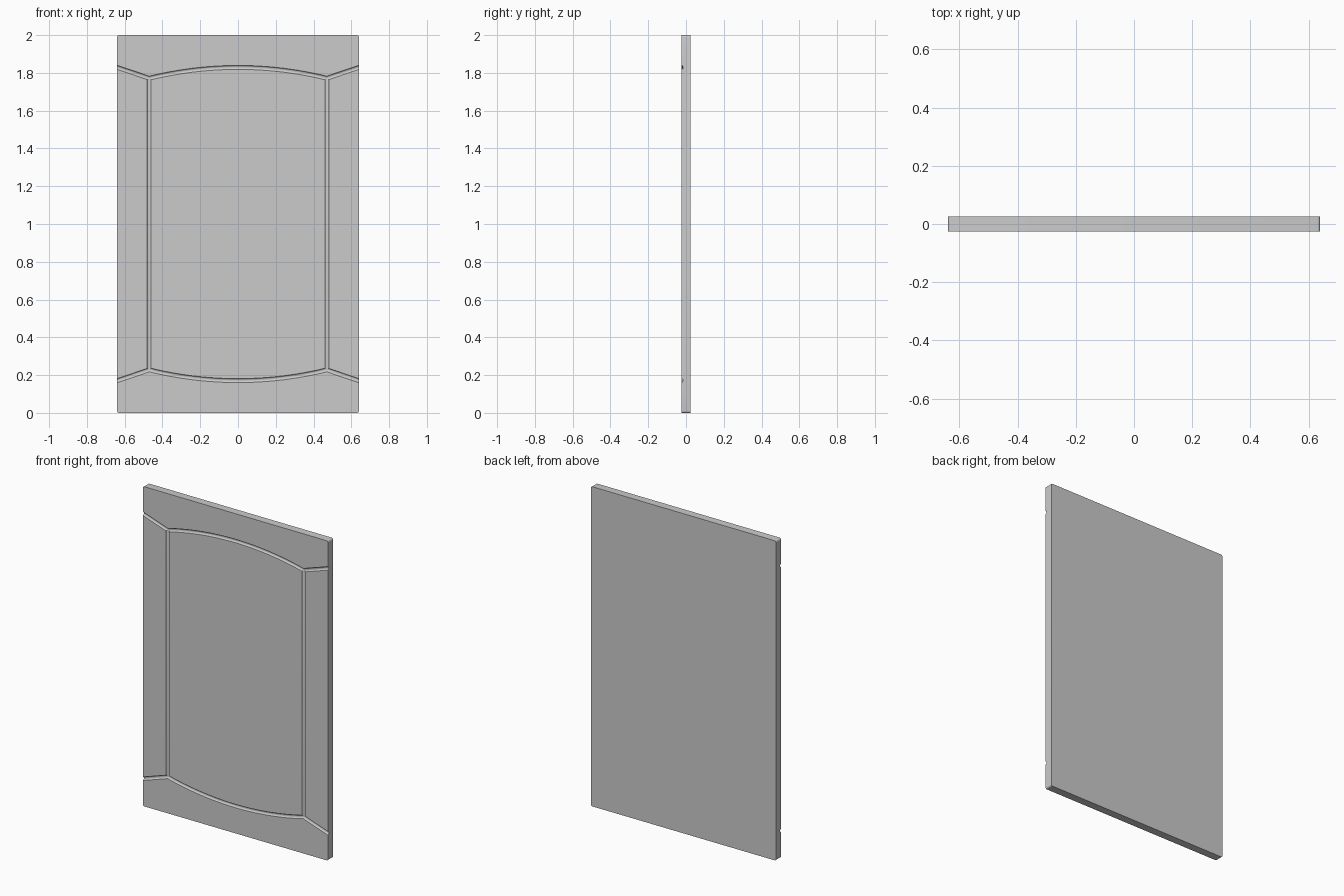
import bpy, bmesh, math
from mathutils import Vector

if "Cube" in bpy.data.objects:
    bpy.data.objects.remove(bpy.data.objects["Cube"])

W, D, H = 1.28, 0.05, 2.0
FRONT = -D / 2
HALF, DEPTH, SIDES = 0.0105, 0.009, 16   # groove half width, depth
XJ, Z_END, Z_JOIN = 0.47, 0.171, 0.228   # groove junctions, mirrored about z = 1


def make_object(name, bm):
    bmesh.ops.recalc_face_normals(bm, faces=bm.faces)
    mesh = bpy.data.meshes.new(name)
    bm.to_mesh(mesh)
    bm.free()
    ob = bpy.data.objects.new(name, mesh)
    bpy.context.collection.objects.link(ob)
    return ob


def groove_cutter(name, path):
    """Sweep a round section along an (x, z) path lying on the front face."""
    pts = [Vector(p) for p in path]
    bm = bmesh.new()
    rings = []
    for i, p in enumerate(pts):
        a = (p - pts[i - 1]).normalized() if i else (pts[1] - p).normalized()
        b = (pts[i + 1] - p).normalized() if i < len(pts) - 1 else a
        t = (a + b).normalized()
        n = Vector((-t.y, t.x)) / t.dot(a)      # mitred side direction
        ring = []
        for k in range(SIDES):
            ang = 2 * math.pi * k / SIDES
            q = p + n * HALF * math.cos(ang)
            ring.append(bm.verts.new((q.x, FRONT + DEPTH * math.sin(ang), q.y)))
        rings.append(ring)
    for r, s in zip(rings, rings[1:]):
        for k in range(SIDES):
            j = (k + 1) % SIDES
            bm.faces.new((r[k], r[j], s[j], s[k]))
    bm.faces.new(rings[0])
    bm.faces.new(rings[-1])
    ob = make_object(name, bm)
    ob.hide_render = True
    return ob


# door slab with slightly rounded outline corners
bm = bmesh.new()
bmesh.ops.create_cube(bm, size=1)
for v in bm.verts:
    v.co = (v.co.x * W, v.co.y * D, (v.co.z + 0.5) * H)
edges = [e for e in bm.edges if abs(e.verts[0].co.y - e.verts[1].co.y) > 0.01]
bmesh.ops.bevel(bm, geom=edges, offset=0.01, segments=4, profile=0.5, affect='EDGES')
door = make_object("door_panel", bm)

# lower rail groove: straight ends and a bowed middle
slope = (Z_END - Z_JOIN) / (W / 2 - XJ)
xo = W / 2 + 0.04
zo = Z_JOIN + slope * (xo - XJ)
sag = Z_JOIN - Z_END
R = (XJ ** 2 + sag ** 2) / (2 * sag)
half_angle = math.asin(XJ / R)
arc = []
for i in range(25):
    a = half_angle * (i / 12 - 1)
    arc.append((R * math.sin(a), Z_END + R * (1 - math.cos(a))))
lower = [(-xo, zo)] + arc + [(xo, zo)]
upper = [(x, H - z) for x, z in lower]

cutters = [groove_cutter("lower_groove_cutter", lower),
           groove_cutter("upper_groove_cutter", upper)]
# upright grooves between the rails
for side, s in (("left", -1), ("right", 1)):
    cutters.append(groove_cutter(side + "_groove_cutter",
                                 [(s * XJ, Z_JOIN), (s * XJ, H - Z_JOIN)]))

# carve the grooves
bpy.context.view_layer.objects.active = door
door.select_set(True)
for c in cutters:
    m = door.modifiers.new(c.name, 'BOOLEAN')
    m.operation, m.solver, m.object = 'DIFFERENCE', 'EXACT', c
    bpy.ops.object.modifier_apply(modifier=m.name)
for c in cutters:
    bpy.data.objects.remove(c)
bpy.ops.object.shade_smooth_by_angle(angle=math.radians(30))
